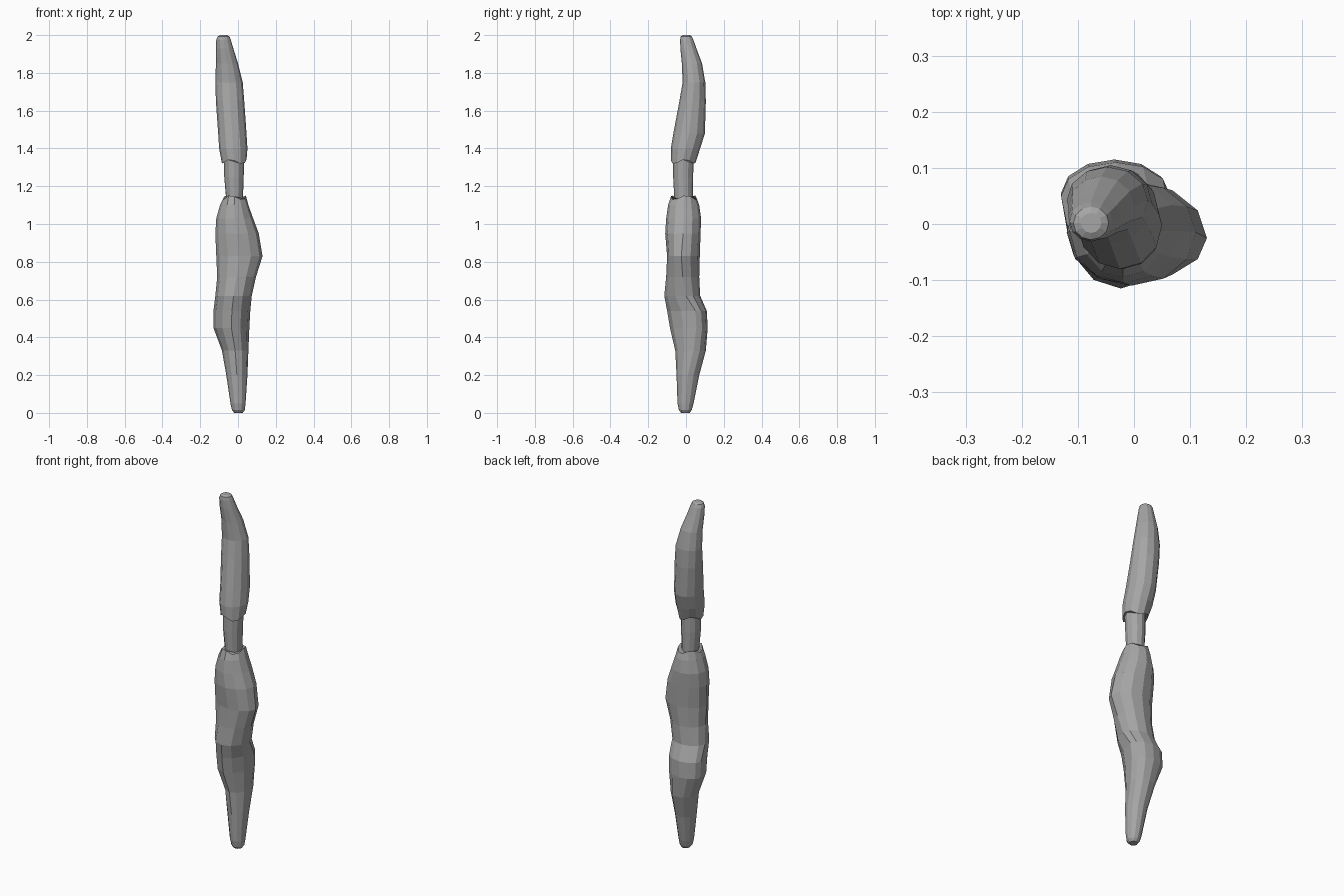
import bpy
import bmesh
import math

SIDES = 12

# Remove the default cube only
default_cube = bpy.data.objects.get("Cube")
if default_cube:
    bpy.data.objects.remove(default_cube, do_unlink=True)


def make_material(name, colour):
    """Create one flat material, used in viewport and render."""
    material = bpy.data.materials.new(name)
    material.use_nodes = True
    material.diffuse_color = colour
    shader = next(node for node in material.node_tree.nodes
                  if node.type == 'BSDF_PRINCIPLED')
    shader.inputs["Base Color"].default_value = colour
    shader.inputs["Roughness"].default_value = 0.8
    return material


def ring_points(height, left, right, front, back, centre_y=None, wave=0.0):
    """Closed ring of four quarter ellipses around a movable centre."""
    centre_x = (left + right) / 2
    if centre_y is None:
        centre_y = (front + back) / 2
    points = []
    for index in range(SIDES):
        angle = math.tau * index / SIDES
        cosine, sine = math.cos(angle), math.sin(angle)
        reach_x = right - centre_x if cosine > 0 else centre_x - left
        reach_y = back - centre_y if sine > 0 else centre_y - front
        lift = wave * math.sin(3 * angle + 1)
        points.append((centre_x + reach_x * cosine,
                       centre_y + reach_y * sine,
                       height + lift))
    return points


def loft(name, rings, material, wavy_ring=None):
    """Skin a stack of rings, bottom to top, and cap both ends."""
    mesh = bpy.data.meshes.new(name)
    bm = bmesh.new()
    loops = []
    for index, ring in enumerate(rings):
        wave = 0.012 if index == wavy_ring else 0.0
        points = ring_points(*ring, wave=wave)
        loops.append([bm.verts.new(point) for point in points])
    for lower, upper in zip(loops, loops[1:]):
        for i in range(SIDES):
            j = (i + 1) % SIDES
            bm.faces.new((lower[i], lower[j], upper[j], upper[i]))
    bm.faces.new(list(reversed(loops[0])))
    bm.faces.new(loops[-1])
    bmesh.ops.recalc_face_normals(bm, faces=bm.faces)
    bm.to_mesh(mesh)
    bm.free()
    mesh.materials.append(material)
    part = bpy.data.objects.new(name, mesh)
    bpy.context.collection.objects.link(part)
    return part


grey = make_material("plain grey", (0.38, 0.38, 0.38, 1.0))

# Each ring: height, left, right, front, back and, for bulges, centre depth

# Lower body: tapered foot, rear bulge, side bulge, rounded shoulder
lower_rings = [
    (0, -.02, .025, -.025, .02),
    (.015, -.032, .036, -.038, .03),
    (.05, -.04, .04, -.045, .04),
    (.2, -.062, .05, -.05, .07),
    (.33, -.085, .055, -.057, .105, .04),
    (.45, -.13, .06, -.085, .115, .055),
    (.54, -.13, .065, -.1, .11, .05),
    (.62, -.12, .073, -.115, .075, 0),
    (.72, -.11, .095, -.105, .07),
    (.83, -.115, .13, -.1, .073, -.025),
    (.95, -.12, .11, -.11, .077, -.015),
    (1.03, -.115, .08, -.105, .08),
    (1.1, -.095, .055, -.095, .07),
    (1.14, -.08, .042, -.08, .058),
]
loft("lower_body", lower_rings, grey, wavy_ring=len(lower_rings) - 1)

# Slim neck joining the two halves
neck_rings = [
    (1.1, -.06, .025, -.06, .035),
    (1.25, -.073, .03, -.068, .038),
    (1.37, -.073, .035, -.07, .04),
]
loft("neck", neck_rings, grey)

# Curved upper body ending in a blunt tip
upper_rings = [
    (1.33, -.085, .045, -.08, .05),
    (1.4, -.1, .05, -.08, .075),
    (1.48, -.105, .045, -.067, .1),
    (1.65, -.117, .033, -.035, .105),
    (1.75, -.12, .025, -.018, .102),
    (1.85, -.117, 0, -.022, .085),
    (1.93, -.117, -.025, -.03, .055),
    (1.975, -.115, -.038, -.031, .039),
    (1.993, -.108, -.045, -.028, .031),
    (2, -.095, -.058, -.016, .02),
]
loft("upper_body", upper_rings, grey, wavy_ring=0)
